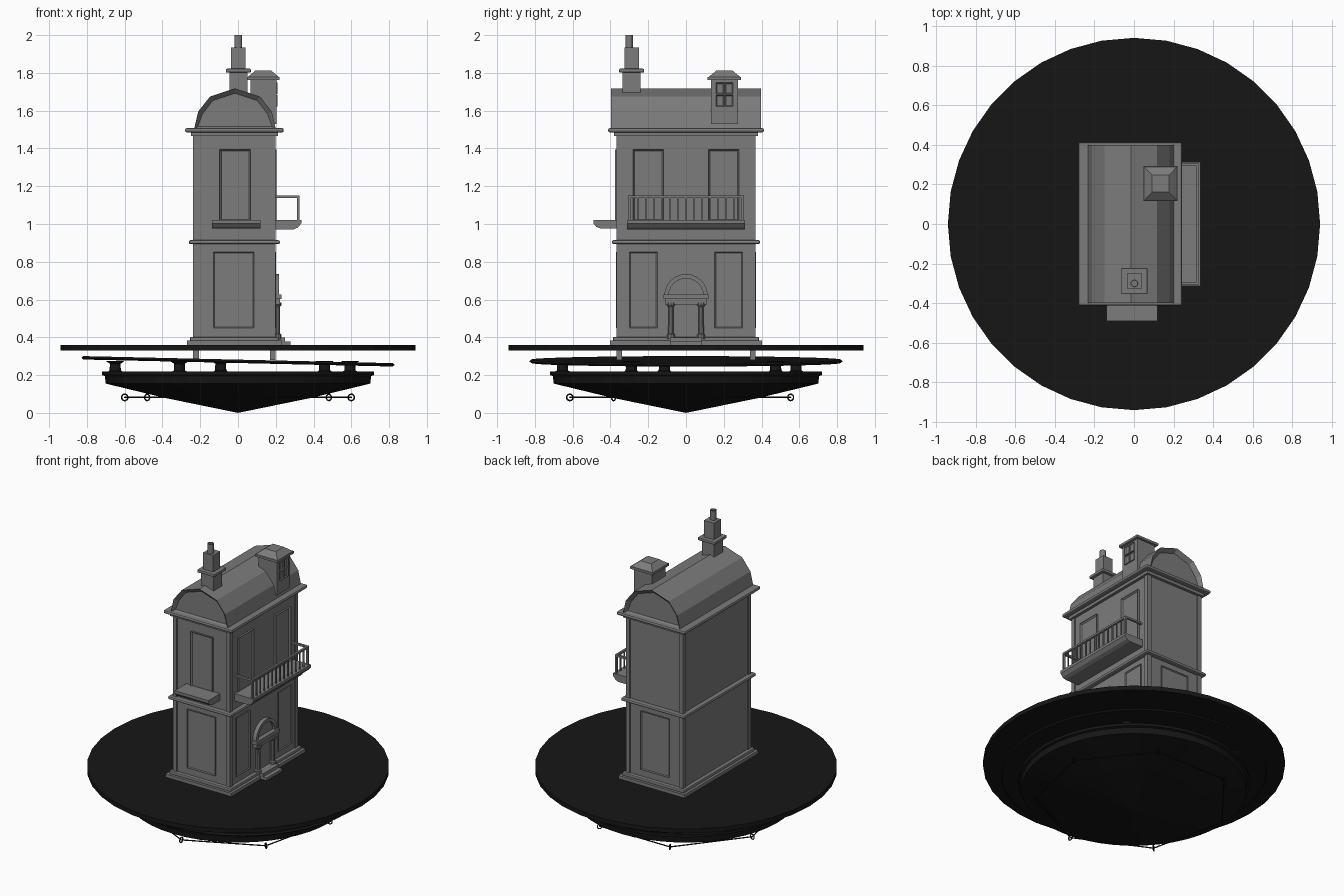
import bpy, bmesh, math
from math import cos, sin, pi, radians
from mathutils import Vector, Matrix

if "Cube" in bpy.data.objects:
    bpy.data.objects.remove(bpy.data.objects["Cube"])

black = bpy.data.materials.new("black")
black.diffuse_color = (0.008, 0.008, 0.008, 1)
black.use_nodes = True
black.node_tree.nodes["Principled BSDF"].inputs["Base Color"].default_value = black.diffuse_color
stone = bpy.data.materials.new("dark_grey")
stone.diffuse_color = (0.2, 0.2, 0.2, 1)
stone.use_nodes = True
stone.node_tree.nodes["Principled BSDF"].inputs["Base Color"].default_value = stone.diffuse_color


def finish(name, bm, mat=stone, bevel=0):
    bmesh.ops.recalc_face_normals(bm, faces=bm.faces)
    me = bpy.data.meshes.new(name)
    bm.to_mesh(me)
    bm.free()
    ob = bpy.data.objects.new(name, me)
    bpy.context.collection.objects.link(ob)
    me.materials.append(mat)
    if bevel:
        m = ob.modifiers.new("bevel", 'BEVEL')
        m.width, m.segments = bevel, 2
    return ob


def box(name, x, y, z, mat=stone, bevel=0, inset=None, taper=1):
    """Box from ranges; inset=(direction, border, depth) sinks a panel."""
    bm = bmesh.new()
    bmesh.ops.create_cube(bm, size=1)
    for v in bm.verts:
        t = taper if v.co.z > 0 else 1
        v.co = [(r[0] + r[1]) / 2 + c * k * (r[1] - r[0])
                for r, c, k in zip((x, y, z), v.co, (t, t, 1))]
    if inset:
        bm.normal_update()
        f = [f for f in bm.faces if f.normal.dot(Vector(inset[0])) > .9]
        bmesh.ops.inset_individual(bm, faces=f, thickness=inset[1], depth=-inset[2])
    return finish(name, bm, mat, bevel)


def prism(name, pts, axis, a, b, inset=None):
    """Extrude a profile (u, z) along axis from a to b."""
    bm = bmesh.new()
    place = (lambda u, z, t: (t, u, z)) if axis == 'x' else (lambda u, z, t: (u, t, z))
    f = bm.faces.new([bm.verts.new(place(u, z, a)) for u, z in pts])
    r = bmesh.ops.extrude_face_region(bm, geom=[f])
    for v in r['geom']:
        if isinstance(v, bmesh.types.BMVert):
            v.co['xyz'.index(axis)] += b - a
    bmesh.ops.recalc_face_normals(bm, faces=bm.faces)
    if inset:
        ends = [f for f in bm.faces if abs(f.normal['xyz'.index(axis)]) > .9]
        bmesh.ops.inset_individual(bm, faces=ends, thickness=inset[0], depth=-inset[1])
    return finish(name, bm)


def lathe(name, prof, n, mat=stone, loc=(0, 0, 0), tilt=0):
    """Revolve a closed (radius, z) profile that ends on the axis."""
    bm = bmesh.new()
    vs = [bm.verts.new((r, 0, z)) for r, z in prof]
    es = [bm.edges.new(p) for p in zip(vs, vs[1:])]
    bmesh.ops.spin(bm, geom=vs + es, axis=(0, 0, 1), cent=(0, 0, 0),
                   steps=n, angle=2 * pi)
    bmesh.ops.remove_doubles(bm, verts=bm.verts, dist=1e-4)
    bm.transform(Matrix.Translation(loc) @ Matrix.Rotation(tilt, 4, 'Y'))
    return finish(name, bm, mat)


# --- Base: main disc, tilted plate, shallow pointed bowl
lathe("main_disc", [(0, .33), (.94, .33), (.94, .36), (0, .36)], 36, black)
lathe("tilted_plate", [(0, -.009), (.82, -.009), (.83, 0), (.82, .009), (0, .009)],
      48, black, (0, 0, .273), radians(1.3))
lathe("bowl", [(0, 0), (.39, .08), (.70, .155), (.705, .195), (.72, .2),
               (.72, .218), (0, .218)], 48, black)

# Flared posts between bowl and plate
for i in range(5):
    a = radians(190 + 72 * i)
    lathe("support_post", [(0, 0), (.05, 0), (.03, .015), (.028, .05), (.05, .065), (0, .065)],
          12, black, (.66 * cos(a), .66 * sin(a), .21))

# Hanging wire with small rings
pts = []
for i in range(7):
    a = radians(-90 + i * 360 / 7)
    p = Vector((.615 * cos(a), .615 * sin(a), .082))
    pts.append(p)
    bpy.ops.mesh.primitive_torus_add(major_radius=.017, minor_radius=.004,
                                     major_segments=16, minor_segments=6, location=p,
                                     rotation=(pi / 2, 0, a))
    ring = bpy.context.object
    ring.name = "wire_ring"
    ring.data.materials.append(black)
cu = bpy.data.curves.new("hanging_wire", 'CURVE')
cu.dimensions, cu.bevel_depth, cu.bevel_resolution = '3D', .004, 1
sp = cu.splines.new('POLY')
sp.points.add(6)
sp.use_cyclic_u = True
for q, p in zip(sp.points, pts):
    q.co = (*p, 1)
cu.materials.append(black)
bpy.context.collection.objects.link(bpy.data.objects.new("hanging_wire", cu))

# --- House walls, corner strips, plinth and cornices
X0, X1, Y = -.23, .192, .362
box("walls", (X0, X1), (-Y, Y), (.35, 1.5))
for x in (X0 - .007, X1 - .023):
    for y in (-Y - .007, Y - .023):
        box("corner_strip", (x, x + .03), (y, y + .03), (.28, 1.5))


def band(name, out, z, bevel=0):
    box(name, (X0 - out, X1 + out), (-Y - out, Y + out), z, bevel=bevel)


band("plinth_low", .04, (.355, .382))
band("plinth_top", .024, (.38, .402), .006)
band("middle_cornice", .03, (.893, .915), .009)
band("upper_cornice_low", .02, (1.465, 1.49))
band("upper_cornice", .05, (1.485, 1.508), .009)

# Panels and windows sunk inside raised frames
front, back, right = (0, -1, 0), (0, 1, 0), (1, 0, 0)
box("front_panel", (-.13, .085), (-Y - .008, -Y), (.45, .852), inset=(front, .008, .006))
box("back_panel", (-.13, .085), (Y, Y + .008), (.45, .852), inset=(back, .008, .006))
box("front_window", (-.097, .067), (-Y - .013, -Y), (1.015, 1.395), inset=(front, .012, .01))
for s in (-1, 1):
    box("side_panel", (X1, X1 + .008), sorted((s * .152, s * .3)), (.45, .852),
        inset=(right, .008, .006))
    box("balcony_door", (X1, X1 + .013), sorted((s * .118, s * .28)), (1.015, 1.395),
        inset=(right, .012, .01))

# Front window ledge
prism("window_ledge", [(-Y, 1.022), (-.49, 1.022), (-.49, 1.003), (-.475, .985),
                       (-.45, .975), (-Y, .975)], 'x', -.138, .118)

# --- Balcony: slab, rail and balusters
prism("balcony_slab", [(X1, 1.022), (.335, 1.022), (.335, 1.003), (.318, .982),
                       (.295, .972), (X1, .972)], 'y', -.312, .312)
box("balcony_rail", (.312, .326), (-.306, .306), (1.137, 1.15))
for s in (-1, 1):
    box("side_rail", (X1, .326), (s * .299 - .007, s * .299 + .007), (1.137, 1.15))
for i in range(15):
    y = -.299 + .598 * i / 14
    w = .007 if i in (0, 14) else .004
    box("baluster", (.319 - w, .319 + w), (y - w, y + w), (1.02, 1.14))

# --- Entrance: door, columns, lintel, arch and steps
box("door", (X1, X1 + .01), (-.075, .075), (.38, .58), inset=(right, .01, .006))
for s in (-1, 1):
    lathe("door_column", [(0, .39), (.022, .39), (.022, .415), (.015, .42), (.014, .56),
                          (.022, .57), (.022, .585), (0, .585)], 10, stone,
          (.208, s * .08, 0))
box("door_lintel", (X1, .222), (-.11, .11), (.575, .605))
box("lintel_top", (X1, .23), (-.12, .12), (.602, .628))
half = [(cos(pi * i / 12), sin(pi * i / 12)) for i in range(13)]
prism("door_arch", [(.115 * c, .62 + .115 * s) for c, s in half]
      + [(.092 * c, .62 + .092 * s) for c, s in half[::-1]], 'x', X1, .218)
prism("arch_window", [(.095 * c, .62 + .095 * s) for c, s in half], 'x', X1, .2)
box("upper_step", (X1, .25), (-.085, .085), (.355, .4))
box("lower_step", (X1, .277), (-.085, .085), (.355, .378))

# --- Barrel roof with recessed gable ends
arch = [(.217, 1.5), (.195, 1.595), (.132, 1.675), (0, 1.718)]
prism("roof", [(x - .016, z) for x, z in arch]
      + [(-x - .016, z) for x, z in arch[-2::-1]], 'y', -.398, .398, inset=(.026, .025))

# Chimney
cx, cy = .002, -.288


def stack(name, r, z, bevel=0):
    box(name, (cx - r, cx + r), (cy - r, cy + r), z, bevel=bevel)


stack("chimney_base", .047, (1.68, 1.805))
stack("chimney_cap", .066, (1.802, 1.822), .005)
stack("chimney_top", .038, (1.82, 1.935))
lathe("chimney_pot", [(0, 1.93), (.02, 1.93), (.02, 2.0), (.014, 2.0), (.014, 1.96),
                      (0, 1.96)], 12, stone, (cx, cy - .012, 0))

# Roof dormer with hipped cap and small window
box("dormer", (.065, .203), (.132, .275), (1.53, 1.77))
box("dormer_eave", (.048, .22), (.115, .292), (1.762, 1.778))
box("dormer_roof", (.05, .218), (.118, .289), (1.777, 1.812), taper=.5)
for y in (.158, .205):
    for z in (1.622, 1.688):
        box("dormer_pane", (.2, .21), (y, y + .043), (z, z + .06), inset=(right, .008, .006))
